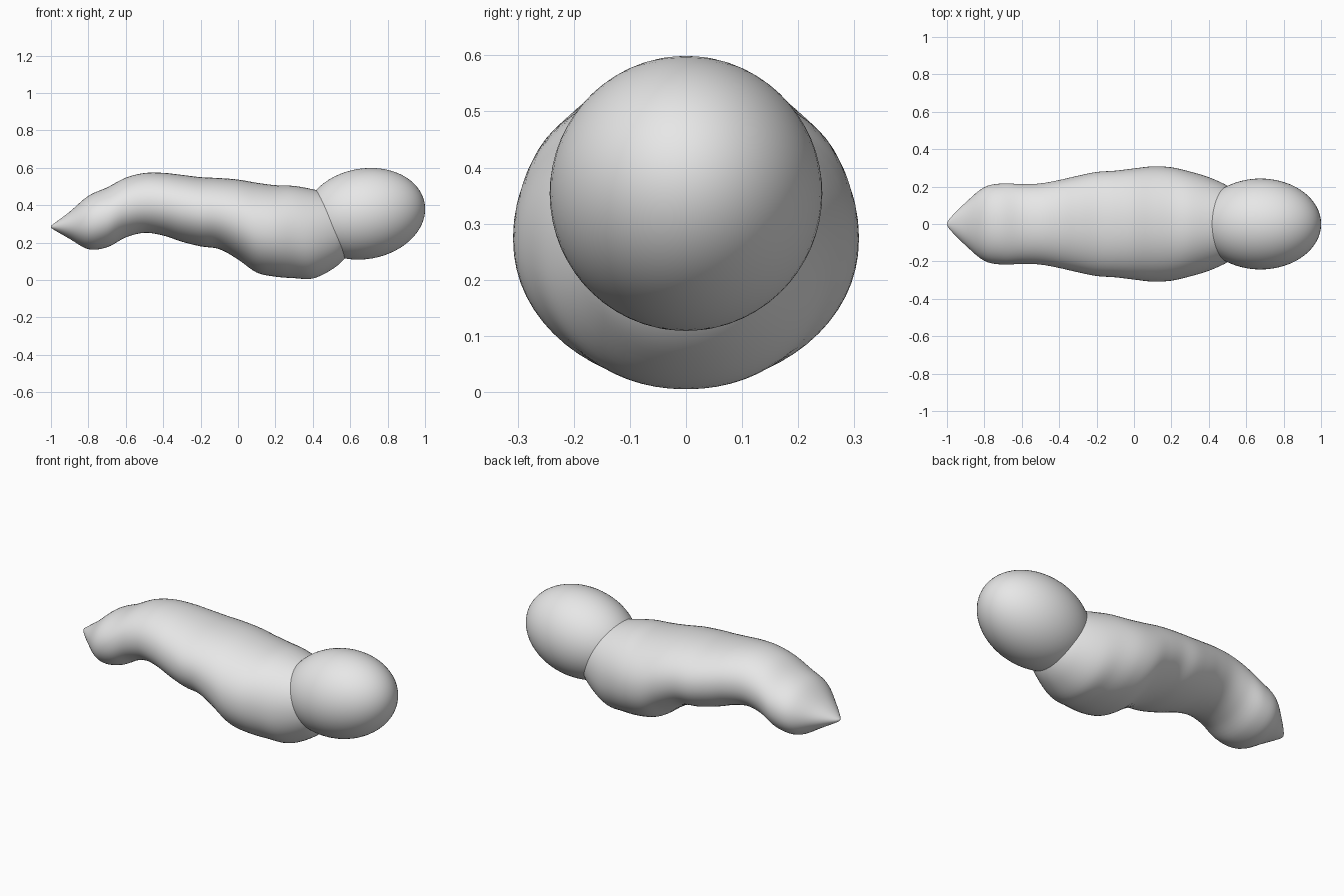
import bpy
import bmesh
from math import cos, sin, pi, radians, copysign
from mathutils import Vector

default_cube = bpy.data.objects.get("Cube")
if default_cube:
    bpy.data.objects.remove(default_cube, do_unlink=True)

SIDES = 64      # points around each body ring
STEPS = 5       # rings between two stations
FULLNESS = 0.96  # slightly fuller than a plain ellipse

# Body stations along x: position, top height, bottom height, half width
STATIONS = [
    (-1, .29, .28, .005), (-.98, .305, .266, .035), (-.9, .365, .22, .115),
    (-.8, .45, .165, .197), (-.7, .495, .175, .217), (-.6, .547, .228, .213),
    (-.5, .572, .252, .217), (-.4, .573, .238, .235), (-.3, .562, .205, .258),
    (-.2, .55, .18, .278), (-.1, .545, .165, .285), (0, .537, .11, .297),
    (.1, .52, .04, .308), (.2, .507, .018, .303), (.3, .503, .01, .28),
    (.4, .485, .008, .25), (.5, .46, .055, .205), (.57, .43, .115, .16),
    (.62, .37, .2, .08),
]


def make_material(name, colour):
    material = bpy.data.materials.new(name)
    material.use_nodes = True
    material.diffuse_color = colour
    material.node_tree.nodes["Principled BSDF"].inputs["Base Color"].default_value = colour
    return material


def smooth_stations(points):
    """Resample the stations with a smooth curve passing through each one."""
    points = [Vector(p) for p in points]
    padded = [points[0]] + points + [points[-1]]
    result = []
    for a, b, c, d in zip(padded, padded[1:], padded[2:], padded[3:]):
        for step in range(STEPS):
            t = step / STEPS
            result.append(b + (c - a) * t / 2
                          + (a - b * 2.5 + c * 2 - d / 2) * t ** 2
                          + (b * 3 - a - c * 3 + d) * t ** 3 / 2)
    result.append(points[-1])
    return result


def rounded(value):
    return copysign(abs(value) ** FULLNESS, value)


def finish(name, bm, material):
    bmesh.ops.recalc_face_normals(bm, faces=bm.faces)
    for face in bm.faces:
        face.smooth = True
    mesh = bpy.data.meshes.new(name)
    bm.to_mesh(mesh)
    bm.free()
    mesh.materials.append(material)
    obj = bpy.data.objects.new(name, mesh)
    bpy.context.collection.objects.link(obj)
    return obj


grey = make_material("light grey", (0.8, 0.8, 0.8, 1))

# Body: oval rings joined from the tail tip to the hidden neck
bm = bmesh.new()
rings = []
for x, top, bottom, width in smooth_stations(STATIONS):
    middle, height = (top + bottom) / 2, (top - bottom) / 2
    angles = [2 * pi * i / SIDES for i in range(SIDES)]
    rings.append([bm.verts.new((x, width * rounded(cos(a)), middle + height * rounded(sin(a))))
                  for a in angles])
for ring, following in zip(rings, rings[1:]):
    for i in range(SIDES):
        j = (i + 1) % SIDES
        bm.faces.new((ring[i], ring[j], following[j], following[i]))
bm.faces.new(rings[0])
bm.faces.new(rings[-1])
finish("body", bm, grey)

# Head: smooth egg tilted slightly upwards, sunk into the neck
bm = bmesh.new()
bmesh.ops.create_uvsphere(bm, u_segments=64, v_segments=32, radius=1)
head = finish("head", bm, grey)
head.scale = (0.327, 0.243, 0.242)
head.rotation_euler.y = radians(-10)
head.location = (0.676, 0, 0.354)
